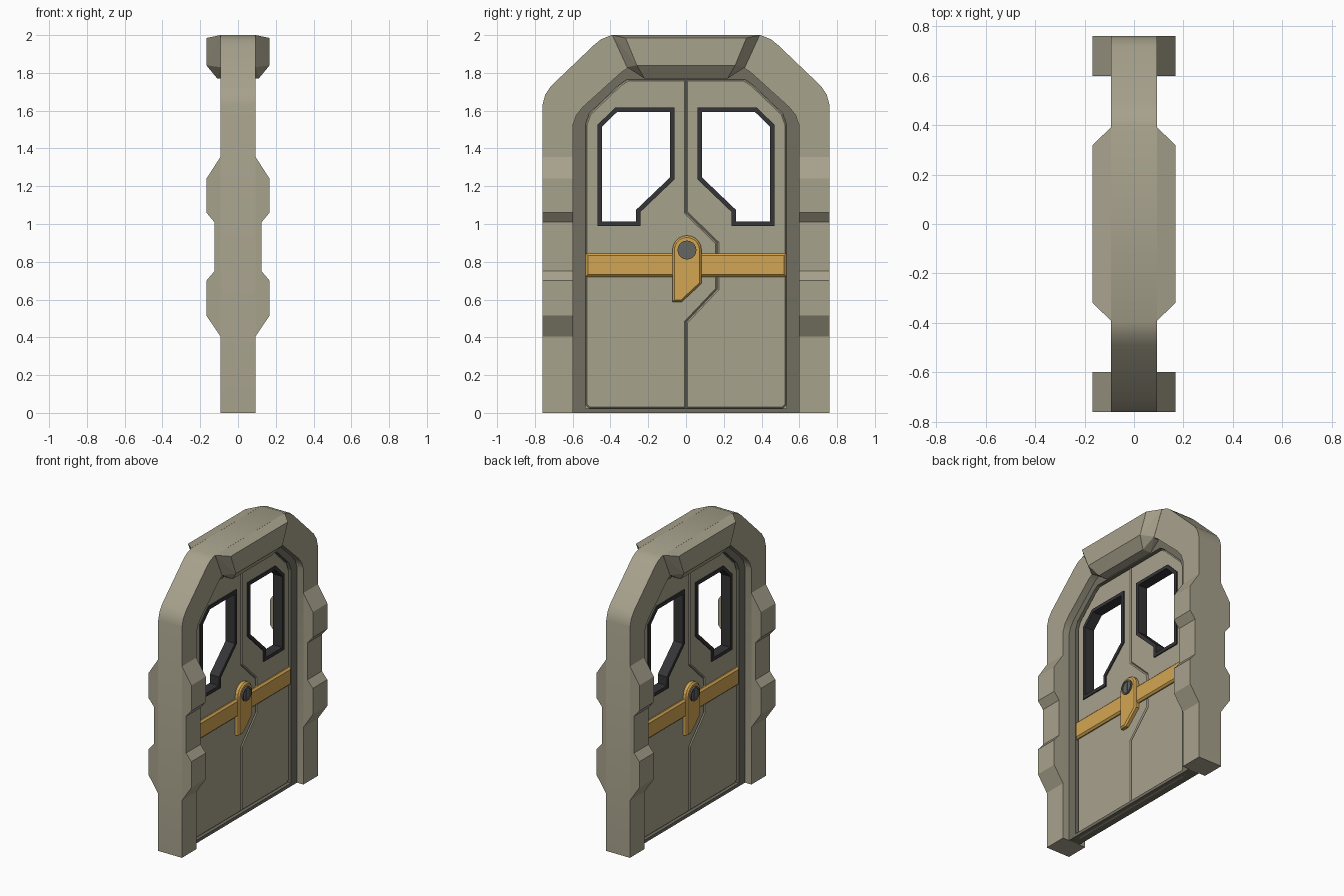
import bpy, bmesh, math
from mathutils import Vector

if "Cube" in bpy.data.objects:
    bpy.data.objects.remove(bpy.data.objects["Cube"])


def material(name, rgb):
    m = bpy.data.materials.new(name)
    m.diffuse_color = (*rgb, 1)
    m.use_nodes = True
    m.node_tree.nodes["Principled BSDF"].inputs["Base Color"].default_value = m.diffuse_color
    return m


STONE = material("olive_stone", (0.387, 0.36, 0.264))
DARK = material("dark_olive", (0.165, 0.158, 0.118))
BLACK = material("black_trim", (0.035, 0.035, 0.038))
BRASS = material("brass", (0.65, 0.38, 0.085))
LOCK = material("lock_metal", (0.13, 0.13, 0.12))


def finish(name, bm, mat):
    bmesh.ops.recalc_face_normals(bm, faces=bm.faces[:])
    me = bpy.data.meshes.new(name)
    bm.to_mesh(me)
    bm.free()
    me.materials.append(mat)
    ob = bpy.data.objects.new(name, me)
    bpy.context.collection.objects.link(ob)
    return ob


def prism(name, pts, d0, d1, mat, chamfer=0, ring=0, axis="x"):
    """Extrude an outline from d0 to d1 along x (pts = y,z) or y (pts = x,z)."""
    place = (lambda a, b: (d0, a, b)) if axis == "x" else (lambda a, b: (a, d0, b))
    along = Vector((1, 0, 0)) if axis == "x" else Vector((0, 1, 0))
    bm = bmesh.new()
    face = bm.faces.new([bm.verts.new(place(*p)) for p in pts])
    bm.normal_update()
    if ring:
        bmesh.ops.inset_region(bm, faces=[face], thickness=ring,
                               use_boundary=True, use_even_offset=True)
        bmesh.ops.delete(bm, geom=[face], context="FACES_ONLY")
    out = bmesh.ops.extrude_face_region(bm, geom=bm.faces[:])["geom"]
    bmesh.ops.translate(bm, vec=along * (d1 - d0 - chamfer),
                        verts=[g for g in out if isinstance(g, bmesh.types.BMVert)])
    bmesh.ops.recalc_face_normals(bm, faces=bm.faces[:])
    if chamfer:
        top = [g for g in out if isinstance(g, bmesh.types.BMFace)]
        bmesh.ops.inset_region(bm, faces=top, thickness=chamfer, depth=chamfer,
                               use_even_offset=True)
    return finish(name, bm, mat)


def back_copy(ob):
    """The back of the door is the front turned half way round."""
    c = ob.copy()
    c.name = ob.name + "_back"
    c.rotation_euler.z = math.pi
    bpy.context.collection.objects.link(c)


def mirrored(pts):
    return [(-a, b) for a, b in reversed(pts)]


def arch(name, out, inn, depth, mat):
    """Open-bottomed arch between two half outlines (y > 0, bottom to top)."""
    return prism(name, out + mirrored(out) + [(-a, b) for a, b in inn] + inn[::-1],
                 -depth, depth, mat)


# Arched frame
outer = [(.76, 0), (.76, 1.63), (.745, 1.685), (.715, 1.73),
         (.49, 1.945), (.45, 1.978), (.395, 2.0)]
inner = [(.598, 0), (.598, 1.525), (.58, 1.577), (.545, 1.62),
         (.34, 1.805), (.30, 1.83), (.26, 1.84)]
frame = arch("arched_frame", outer, inner, .093, STONE)
bpy.context.view_layer.objects.active = frame
frame.select_set(True)
bpy.ops.object.shade_smooth_by_angle(angle=math.radians(28))

# Dark inner frame and threshold, stepped back from the arch
rebate = [(.532, 0), (.532, 1.53), (.512, 1.585), (.35, 1.74), (.31, 1.765)]
arch("inner_frame", inner, rebate, .043, DARK)
prism("threshold", [(-.532, 0), (.532, 0), (.532, .022), (-.532, .022)], -.043, .043, DARK)

# Stepped blocks on the jambs
step = [(.093, .405), (.167, .515), (.167, .70), (.125, .75),
        (.125, 1.01), (.167, 1.06), (.167, 1.24), (.093, 1.355)]
for y0, y1, side in ((.598, .76, "right"), (-.76, -.598, "left")):
    back_copy(prism("jamb_block_" + side, step, y0, y1, STONE, axis="y"))

# Keystone over the arch
bm = bmesh.new()
for x, y, z in [(.167, .32, 1.985), (.167, .26, 1.84), (.0935, .39, 2.0),
                (.0935, .312, 1.83), (.11, .22, 1.77), (.045, .22, 1.77), (.045, .30, 1.83)]:
    for s in (1, -1):
        bm.verts.new((x, s * y, z))
bmesh.ops.convex_hull(bm, input=bm.verts[:])
back_copy(finish("keystone", bm, STONE))

# Windows: trim rings, and cutters for the openings
window = [(.468, .99), (.468, 1.525), (.375, 1.617), (.062, 1.617),
          (.062, 1.235), (.24, 1.065), (.24, .99)]
cutters = []
for pts, side in ((window, "right"), (mirrored(window), "left")):
    prism("window_trim_" + side, pts, -.036, .036, BLACK, ring=.024)
    c = prism("window_cutter_" + side, pts, -.3, .3, BLACK)
    c.hide_render = True
    c.display_type = "WIRE"
    cutters.append(c)


def cut_windows(ob):
    for c in cutters:
        m = ob.modifiers.new("window_hole", "BOOLEAN")
        m.operation = "DIFFERENCE"
        m.solver = "EXACT"
        m.object = c


# Thin core seen in the grooves between the leaves
cut_windows(prism("door_core", rebate + mirrored(rebate), -.016, .016, STONE))

# Two door leaves meeting at a cranked seam
edge = [(.512, .024), (.53, .042)] + [(a - .002, b - .002) for a, b in rebate[1:]]
seam = [(0, 1.763), (0, 1.06), (.165, .90), (.165, .655), (0, .48), (0, .024)]
gap = .002
leaves = (("right", edge + [(a + gap, b) for a, b in seam]),
          ("left", [(-a, b) for a, b in edge] + [(a - gap, b) for a, b in seam]))
for side, pts in leaves:
    leaf = prism("door_leaf_" + side, pts, .012, .028, STONE, chamfer=.007)
    cut_windows(leaf)
    back_copy(leaf)

# Brass cross bar
bar = [(-.532, .72), (.532, .72), (.532, .845), (-.532, .845)]
back_copy(prism("cross_bar", bar, .02, .048, BRASS, chamfer=.012))

# Latch plate with rounded top and slanted foot
cy, cz, r = .005, .862, .077
plate = [(cy + r * math.cos(t * math.pi / 10), cz + r * math.sin(t * math.pi / 10))
         for t in range(11)]
plate += [(cy - r, .588), (-.022, .588), (cy + r, .685)]
back_copy(prism("latch_plate", plate, .025, .06, BRASS, chamfer=.01))


# Round lock: ring, recessed disc and slot bar
def circle(rad, n=20):
    return [(cy + rad * math.cos(t * math.tau / n), cz + rad * math.sin(t * math.tau / n))
            for t in range(n)]


back_copy(prism("lock_ring", circle(.05), .05, .07, LOCK, ring=.01))
back_copy(prism("lock_disc", circle(.042), .05, .064, LOCK))
slot = [(cy - .006, cz - .04), (cy + .006, cz - .04), (cy + .006, cz + .04), (cy - .006, cz + .04)]
back_copy(prism("lock_slot", slot, .05, .068, LOCK))
